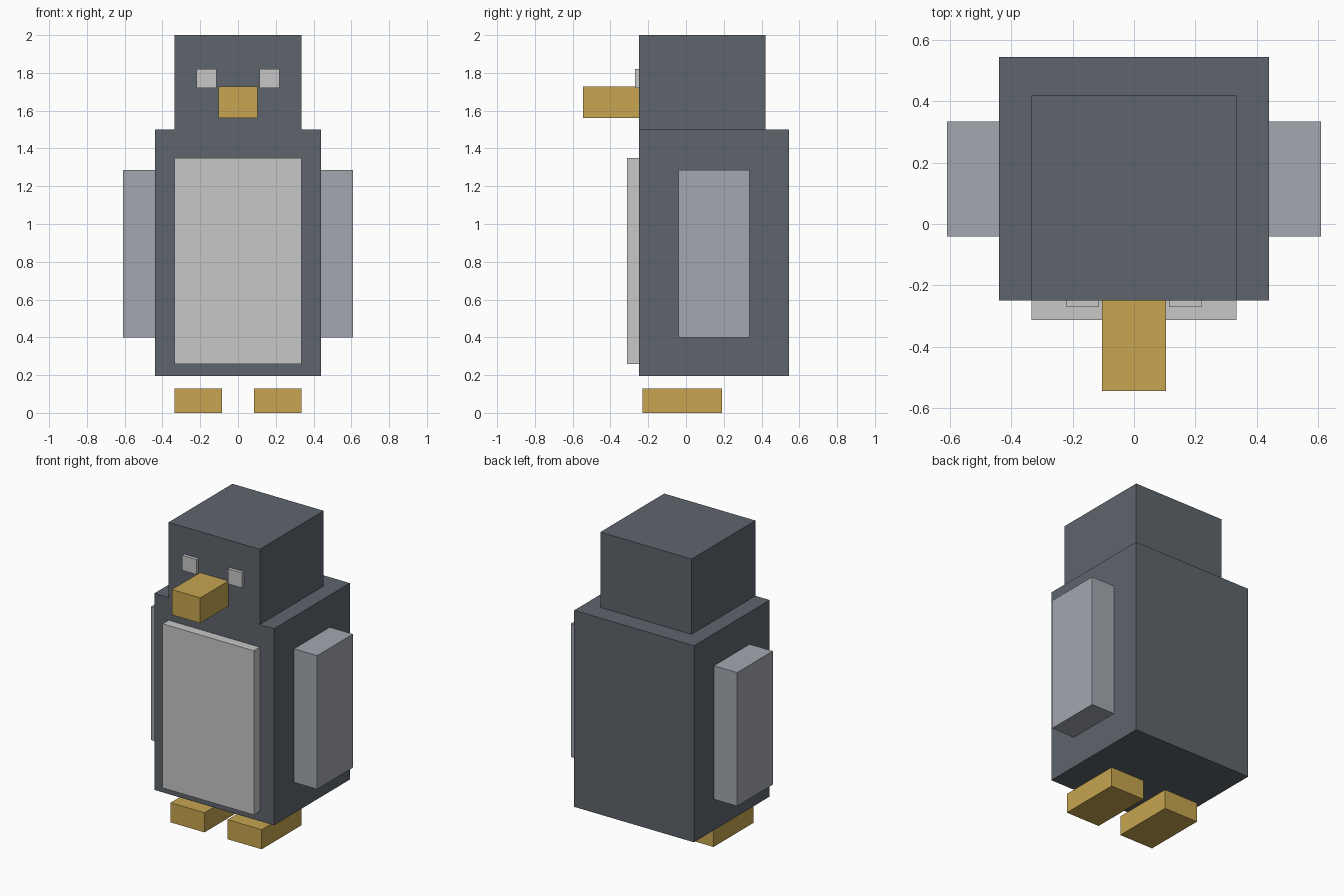
import bpy
import bmesh
from mathutils import Vector

if "Cube" in bpy.data.objects:
    bpy.data.objects.remove(bpy.data.objects["Cube"])


def material(name, rgb):
    m = bpy.data.materials.new(name)
    m.diffuse_color = (*rgb, 1.0)
    m.use_nodes = True
    m.node_tree.nodes["Principled BSDF"].inputs["Base Color"].default_value = m.diffuse_color
    return m


SLATE = material("slate", (0.112, 0.130, 0.153))
GREY = material("blue_grey", (0.366, 0.386, 0.429))
PALE = material("pale_grey", (0.571, 0.571, 0.578))
OCHRE = material("ochre", (0.571, 0.376, 0.080))


def box(name, x, y, z, mat):
    """Box spanning the (low, high) range on each axis."""
    low, high = Vector((x[0], y[0], z[0])), Vector((x[1], y[1], z[1]))
    bm = bmesh.new()
    bmesh.ops.create_cube(bm, size=1.0)
    bmesh.ops.scale(bm, vec=high - low, verts=bm.verts)
    bmesh.ops.translate(bm, vec=(low + high) / 2, verts=bm.verts)
    mesh = bpy.data.meshes.new(name)
    bm.to_mesh(mesh)
    bm.free()
    mesh.materials.append(mat)
    obj = bpy.data.objects.new(name, mesh)
    bpy.context.collection.objects.link(obj)


def pair(name, x, y, z, mat):
    """Matching boxes on both sides of the body."""
    box(name + "_right", x, y, z, mat)
    box(name + "_left", (-x[1], -x[0]), y, z, mat)


# Body and head, flush at the front
box("body", (-0.44, 0.44), (-0.25, 0.545), (0.195, 1.5), SLATE)
box("head", (-0.335, 0.335), (-0.25, 0.42), (1.5, 2.0), SLATE)

# Belly panel and beak
box("belly", (-0.335, 0.335), (-0.313, -0.25), (0.26, 1.35), PALE)
box("beak", (-0.104, 0.104), (-0.545, -0.25), (1.56, 1.728), OCHRE)

# Paired eyes, flippers and feet
pair("eye", (0.115, 0.22), (-0.271, -0.25), (1.72, 1.82), PALE)
pair("flipper", (0.44, 0.61), (-0.04, 0.335), (0.40, 1.287), GREY)
pair("foot", (0.085, 0.335), (-0.23, 0.19), (0.0, 0.13), OCHRE)
